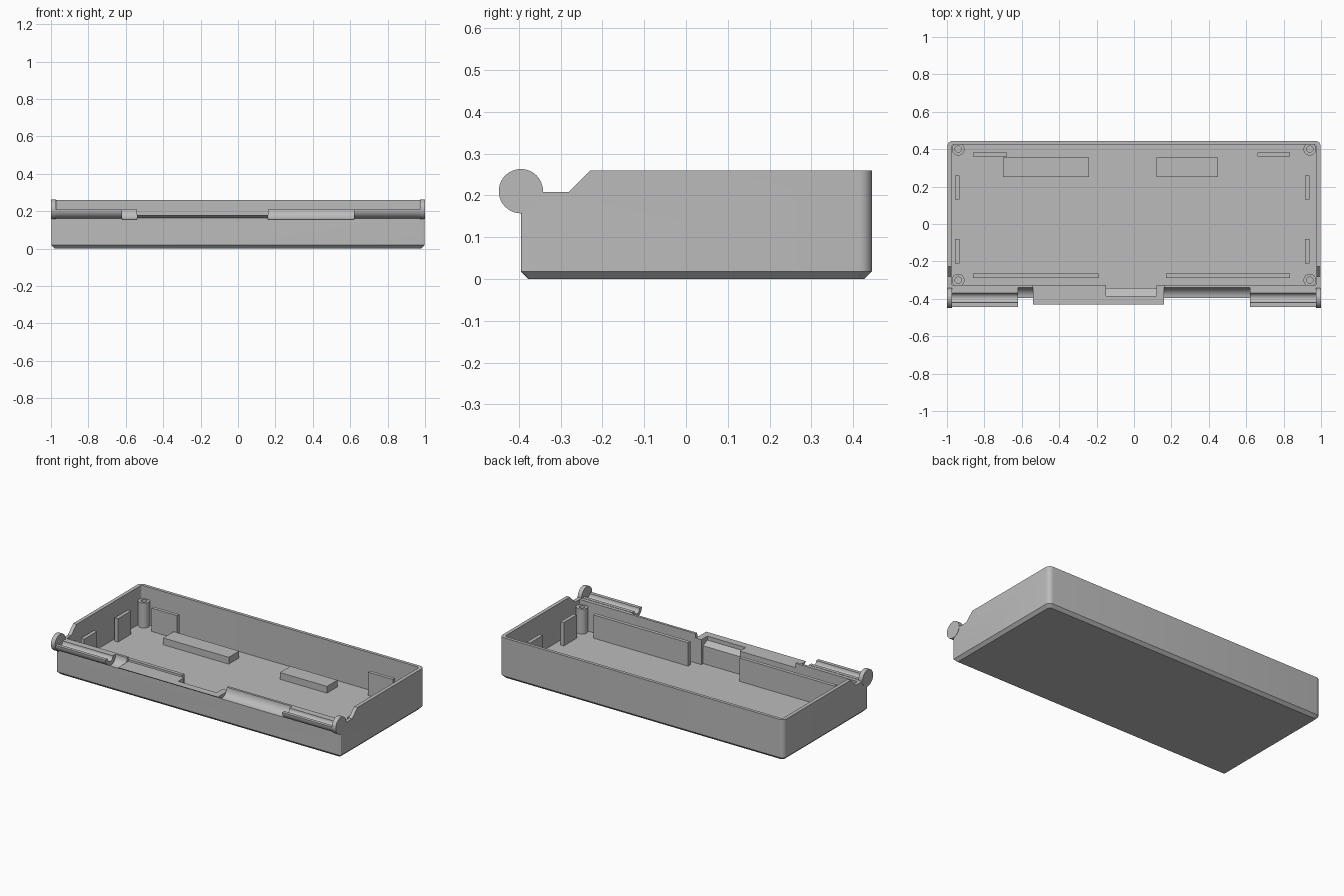
import bpy, bmesh
from math import sin, cos, pi, radians

old = bpy.data.objects.get("Cube")
if old:
    bpy.data.objects.remove(old, do_unlink=True)

grey = bpy.data.materials.new("plain_grey")
grey.use_nodes = True
colour = (0.5, 0.5, 0.5, 1)
grey.diffuse_color = colour
grey.node_tree.nodes["Principled BSDF"].inputs["Base Color"].default_value = colour

AXIS_Y, AXIS_Z = -0.395, 0.21   # hinge axis
FLOOR = 0.022


def finish(name, bm):
    bmesh.ops.recalc_face_normals(bm, faces=bm.faces)
    mesh = bpy.data.meshes.new(name)
    bm.to_mesh(mesh)
    bm.free()
    mesh.materials.append(grey)
    obj = bpy.data.objects.new(name, mesh)
    bpy.context.collection.objects.link(obj)
    return obj


def smooth(obj):
    bpy.ops.object.select_all(action='DESELECT')
    obj.select_set(True)
    bpy.context.view_layer.objects.active = obj
    bpy.ops.object.shade_smooth_by_angle(angle=radians(30))


def loft(name, loops):
    """Skin a stack of equal point loops and cap both ends."""
    bm = bmesh.new()
    rings = [[bm.verts.new(p) for p in loop] for loop in loops]
    for a, b in zip(rings, rings[1:]):
        for i in range(len(a)):
            j = (i + 1) % len(a)
            bm.faces.new((a[i], a[j], b[j], b[i]))
    bm.faces.new(rings[0])
    bm.faces.new(rings[-1])
    return finish(name, bm)


def prism(name, profile, x0, x1):
    """Extrude a (y, z) profile along x."""
    return loft(name, [[(x, y, z) for y, z in profile] for x in (x0, x1)])


def box(name, x0, x1, y0, y1, z0, z1):
    return prism(name, [(y0, z0), (y1, z0), (y1, z1), (y0, z1)], x0, x1)


def arc(radius, start=0, end=360, steps=32):
    """Arc round the hinge axis, as (y, z) points."""
    angles = [radians(start + (end - start) * i / steps) for i in range(steps + 1)]
    return [(AXIS_Y + radius * cos(a), AXIS_Z + radius * sin(a)) for a in angles]


def rounded(half_x, y0, y1, r_back, r_front, z):
    points = []
    corners = ((1, y1, r_back, 0), (-1, y1, r_back, 1),
               (-1, y0, r_front, 2), (1, y0, r_front, 3))
    for side, y, r, quarter in corners:
        cx = side * (half_x - r)
        cy = y - r if quarter < 2 else y + r
        for i in range(7):
            a = (quarter + i / 6) * pi / 2
            points.append((cx + r * cos(a), cy + r * sin(a), z))
    return points


def circle(x, y, r, z, n=32):
    return [(x + r * cos(2 * pi * i / n), y + r * sin(2 * pi * i / n), z) for i in range(n)]


def cut(obj, cutter):
    cutter.hide_render = True
    mod = obj.modifiers.new("cut", 'BOOLEAN')
    mod.operation = 'DIFFERENCE'
    mod.solver = 'EXACT'
    mod.object = cutter
    bpy.ops.object.select_all(action='DESELECT')
    bpy.context.view_layer.objects.active = obj
    obj.select_set(True)
    bpy.ops.object.modifier_apply(modifier=mod.name)
    bpy.data.objects.remove(cutter, do_unlink=True)


# Open tray with a chamfered base
tray = loft("tray", [
    rounded(0.98, -0.377, 0.427, 0.02, 0.004, 0),
    rounded(0.998, -0.395, 0.445, 0.03, 0.006, 0.018),
    rounded(0.998, -0.395, 0.445, 0.03, 0.006, 0.26),
    rounded(0.975, -0.325, 0.425, 0.014, 0.004, 0.26),
    rounded(0.975, -0.325, 0.425, 0.014, 0.004, FLOOR)])

# Lowered front rim with sloping shoulders
cut(tray, prism("rim_cutter", [(-0.5, 0.208), (-0.28, 0.208), (-0.208, 0.28), (-0.5, 0.28)],
                -1.1, 1.1))
# Curved clearances for the mating hinge knuckles
for x0, x1 in ((-0.62, -0.54), (0.16, 0.62)):
    cut(tray, prism("clearance_cutter", arc(0.055)[:-1], x0, x1))
# Lower middle of the front wall, with the latch recess
cut(tray, box("middle_cutter", -0.54, 0.16, -0.5, -0.3, 0.18, 0.3))
cut(tray, prism("latch_cutter", [(-0.3, FLOOR), (-0.343, FLOOR), (-0.343, 0.135),
                                 (-0.385, 0.155), (-0.385, 0.3), (-0.3, 0.3)], -0.15, 0.12))

# Hinge: half-pipe knuckles and end discs on both sides
for side, label in ((1, "left"), (-1, "right")):
    ends = sorted((side * 0.62, side * 0.975))
    cut(tray, prism("groove_cutter", arc(0.026)[:-1], *ends))
    smooth(prism(label + "_hinge_knuckle", arc(0.048, 180, 360) + arc(0.026, 360, 180), *ends))
    smooth(prism(label + "_hinge_disc", arc(0.053, steps=48)[:-1],
                 *sorted((side * 0.972, side * 1.0))))
smooth(tray)

# Rounded lip on the middle of the front wall
smooth(prism("front_lip", arc(0.047, 219.7, 272, 12) + [(-0.393, 0.18)], -0.54, 0.16))

# Screw posts in the corners
for side, s in (("left", 1), ("right", -1)):
    for end, y in (("back", 0.4), ("front", -0.3)):
        x = s * 0.94
        smooth(loft(f"{end}_{side}_screw_post", [
            circle(x, y, 0.034, 0.015), circle(x, y, 0.034, 0.18),
            circle(x, y, 0.017, 0.18), circle(x, y, 0.017, 0.04)]))

# Upright support ribs
RIB_TOP = 0.17
for name, x0, x1, y0, y1 in (
        ("back_right_rib", -0.86, -0.68, 0.36, 0.382),
        ("back_left_rib", 0.66, 0.835, 0.36, 0.382),
        ("front_right_rib", -0.86, -0.19, -0.288, -0.265),
        ("front_left_rib", 0.17, 0.835, -0.288, -0.265)):
    box(name, x0, x1, y0, y1, 0.015, RIB_TOP)
for side, x in (("right", -0.957), ("left", 0.914)):
    box(f"{side}_side_back_rib", x, x + 0.023, 0.13, 0.26, 0.015, RIB_TOP)
    box(f"{side}_side_front_rib", x, x + 0.023, -0.21, -0.08, 0.015, RIB_TOP)

# Low pads on the floor
box("right_floor_pad", -0.7, -0.24, 0.25, 0.355, 0.015, 0.065)
box("left_floor_pad", 0.12, 0.45, 0.25, 0.355, 0.015, 0.065)
